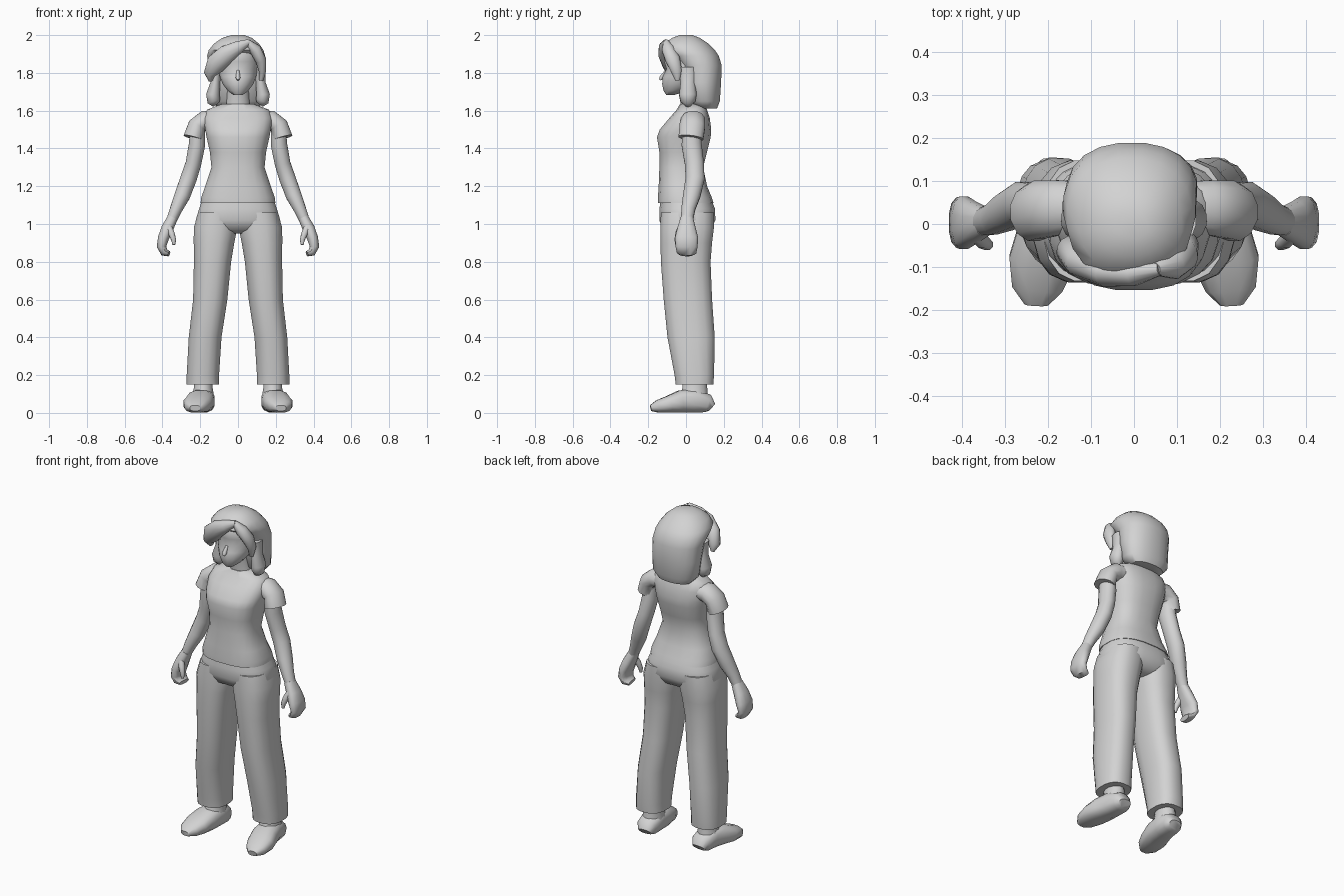
import bpy, bmesh, math
from mathutils import Vector

grey = bpy.data.materials.new("plain grey")
grey.diffuse_color = (0.65, 0.65, 0.65, 1)


def oval(n, p):
    """Unit super-ellipse points."""
    pts = []
    for i in range(n):
        a = 2 * math.pi * (i + 0.5) / n
        c, s = math.cos(a), math.sin(a)
        pts.append((math.copysign(abs(c) ** (2 / p), c), math.copysign(abs(s) ** (2 / p), s)))
    return pts


def skin(name, rings, angle=50):
    """Join rings of points into a closed, smooth-shaded object."""
    bm = bmesh.new()
    loops = [[bm.verts.new((q[0], q[1], max(0, q[2]))) for q in r] for r in rings]
    n = len(loops[0])
    for a, b in zip(loops, loops[1:]):
        for i in range(n):
            j = (i + 1) % n
            bm.faces.new((a[i], a[j], b[j], b[i]))
    bm.faces.new(loops[0])
    bm.faces.new(loops[-1])
    bmesh.ops.recalc_face_normals(bm, faces=bm.faces)
    me = bpy.data.meshes.new(name)
    bm.to_mesh(me)
    bm.free()
    me.materials.append(grey)
    ob = bpy.data.objects.new(name, me)
    bpy.context.collection.objects.link(ob)
    bpy.ops.object.select_all(action='DESELECT')
    ob.select_set(True)
    bpy.context.view_layer.objects.active = ob
    bpy.ops.object.shade_smooth_by_angle(angle=math.radians(angle))


def loft(name, rows, n=16, p=2.0, side=1):
    """Level rings: (z, centre x, half width, front y, back y)."""
    skin(name, [[(side * (cx + rx * c), (yf + yb) / 2 + (yb - yf) / 2 * s, z) for c, s in oval(n, p)]
                for z, cx, rx, yf, yb in rows])


def tube(name, rows, ref=(0, 1, 0), n=12, p=2.0, side=1):
    """Rings across a path: (x, y, z, half size along ref, half size across it)."""
    pts = [Vector(r[:3]) for r in rows]
    rings = []
    for i, r in enumerate(rows):
        t = (pts[min(i + 1, len(pts) - 1)] - pts[max(i - 1, 0)]).normalized()
        u = Vector(ref)
        u = (u - t * u.dot(t)).normalized()
        v = t.cross(u)
        ring = [pts[i] + u * r[3] * c + v * r[4] * s for c, s in oval(n, p)]
        rings.append([(side * q.x, q.y, q.z) for q in ring])
    skin(name, rings)


# Head, nose and neck
loft("head", [(1.683, 0, .025, -.105, -.06), (1.705, 0, .055, -.12, 0), (1.74, 0, .082, -.128, .06),
              (1.78, 0, .098, -.125, .09), (1.82, 0, .105, -.105, .1), (1.86, 0, .108, -.118, .1),
              (1.92, 0, .1, -.115, .1), (1.96, 0, .06, -.07, .06)])
tube("nose", [(0, -.105, 1.81, .008, .008), (0, -.13, 1.775, .013, .012), (0, -.138, 1.763, .007, .006)],
     ref=(1, 0, 0), n=8)
loft("neck", [(1.58, 0, .085, -.03, .1), (1.64, 0, .062, -.03, .08), (1.74, 0, .055, -.05, .07)])

# Hair: bob with a swept fringe and side locks
loft("hair", [(1.612, 0, .105, .05, .165), (1.65, 0, .142, .01, .18), (1.75, 0, .148, -.015, .187),
              (1.84, -.005, .152, -.035, .19), (1.89, -.01, .155, -.09, .175), (1.92, -.01, .147, -.13, .155),
              (1.955, -.008, .12, -.115, .12), (1.985, -.005, .08, -.075, .075), (2.0, 0, .035, -.035, .035)],
     n=20, p=2.2)
tube("swept_fringe", [(.06, -.105, 1.965, .015, .015), (0, -.115, 1.935, .03, .035),
                      (-.06, -.112, 1.9, .035, .05), (-.115, -.085, 1.85, .042, .055),
                      (-.15, -.06, 1.795, .035, .032), (-.145, -.05, 1.757, .012, .01)])
tube("short_fringe", [(.05, -.105, 1.965, .015, .015), (.09, -.095, 1.925, .035, .032),
                      (.12, -.07, 1.87, .04, .03), (.13, -.05, 1.81, .03, .02), (.122, -.045, 1.76, .012, .012)])
for s, label in ((1, "left"), (-1, "right")):
    tube(label + "_side_lock", [(.115, .01, 1.83, .05, .03), (.12, .01, 1.75, .04, .026),
                                (.133, .01, 1.685, .048, .037), (.128, .01, 1.65, .04, .036),
                                (.115, .01, 1.632, .02, .02)], side=s)

# Shirt body
loft("shirt", [(1.11, 0, .2, -.15, .148), (1.14, 0, .197, -.15, .138), (1.2, 0, .175, -.146, .113),
               (1.3, 0, .142, -.142, .092), (1.38, 0, .15, -.142, .112), (1.46, 0, .168, -.155, .132),
               (1.5, 0, .175, -.14, .135), (1.56, 0, .185, -.09, .127), (1.605, 0, .165, -.05, .112),
               (1.635, 0, .088, -.033, .1)], n=20, p=2.6)

# Trouser seat
loft("trouser_seat", [(1.13, 0, .19, -.135, .135), (1.08, 0, .208, -.142, .155), (1.02, 0, .226, -.143, .157),
                      (.97, 0, .2, -.12, .13), (.95, 0, .12, -.07, .09)], n=20, p=2.6)

for s, label in ((1, "left"), (-1, "right")):
    # Trouser leg
    loft(label + "_trouser_leg",
         [(1.06, .11, .102, -.135, .15), (.98, .119, .117, -.138, .15), (.9, .127, .109, -.137, .14),
          (.8, .135, .1, -.135, .132), (.6, .147, .092, -.12, .14), (.4, .174, .088, -.1, .154),
          (.2, .186, .087, -.062, .15), (.15, .186, .087, -.056, .146)], p=2.5, side=s)
    # Shoe and ankle
    tube(label + "_shoe",
         [(.182, .138, .03, .04, .025), (.183, .115, .05, .06, .05), (.188, .04, .065, .066, .065),
          (.2, -.03, .06, .075, .06), (.216, -.09, .046, .077, .046), (.225, -.15, .034, .06, .034),
          (.227, -.187, .025, .028, .016)], ref=(1, 0, 0), p=2.6, side=s)
    loft(label + "_ankle", [(.08, .186, .062, -.04, .12), (.13, .184, .052, -.022, .115),
                            (.2, .184, .05, -.015, .11)], n=12, side=s)
    # Sleeve
    tube(label + "_sleeve",
         [(.11, .04, 1.55, .06, .05), (.175, .038, 1.548, .066, .055), (.217, .034, 1.52, .07, .05),
          (.235, .026, 1.455, .068, .056)], side=s)
    # Arm
    tube(label + "_arm",
         [(.215, .028, 1.5, .05, .04), (.217, .03, 1.42, .055, .045), (.236, .044, 1.32, .052, .043),
          (.262, .048, 1.24, .052, .045), (.295, .03, 1.15, .047, .043), (.327, .012, 1.08, .038, .034),
          (.352, .005, 1.02, .033, .028)], side=s)
    # Hand with curled fingers and thumb
    tube(label + "_hand",
         [(.345, .005, 1.035, .033, .028), (.375, .003, .975, .05, .033), (.395, .003, .925, .063, .03),
          (.405, .003, .88, .06, .026), (.39, .003, .85, .053, .022), (.365, 0, .842, .04, .014)],
         p=2.4, side=s)
    tube(label + "_thumb",
         [(.37, -.02, .99, .02, .02), (.352, -.04, .95, .018, .018), (.34, -.048, .915, .014, .014),
          (.34, -.05, .89, .008, .008)], n=8, side=s)
